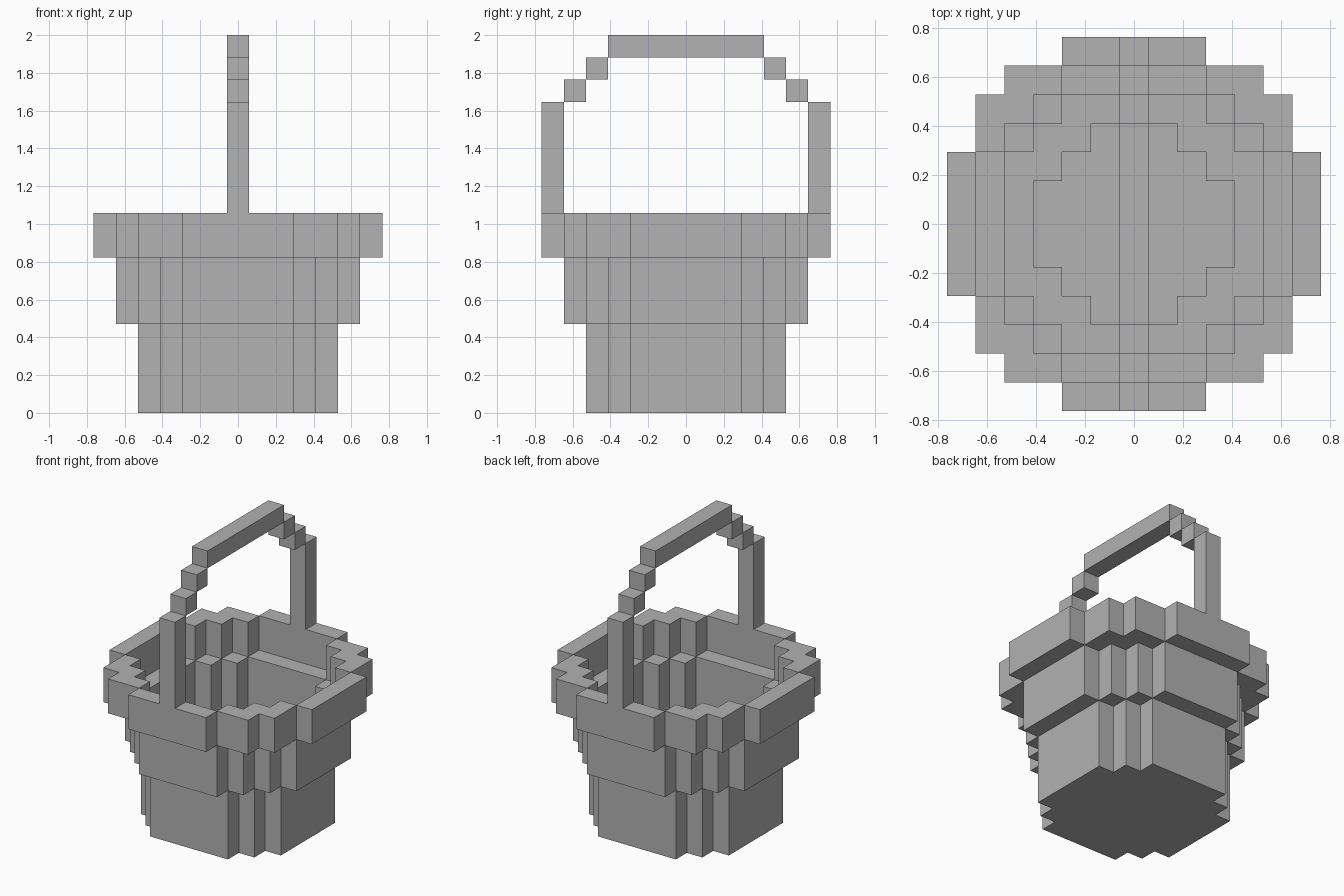
import bpy
import bmesh
from mathutils import Matrix, Vector

if "Cube" in bpy.data.objects:
    bpy.data.objects.remove(bpy.data.objects["Cube"], do_unlink=True)

U = 2 / 17  # one block

grey = bpy.data.materials.new("plain_grey")
grey.use_nodes = True
colour = (0.445, 0.445, 0.445, 1)
grey.diffuse_color = colour
grey.node_tree.nodes["Principled BSDF"].inputs["Base Color"].default_value = colour

# Stepped round plans: each pair is the reach in blocks along x and y
HOLLOW = [(1, 3), (2, 2), (3, 1)]
LOWER = [(2, 4), (3, 3), (4, 2)]
MIDDLE = [(2, 5), (3, 4), (4, 3), (5, 2)]
RIM = [(2, 6), (4, 5), (5, 4), (6, 2)]


def inside(plan, x, y):
    return any(abs(x) <= a + 0.1 and abs(y) <= b + 0.1 for a, b in plan)


def finish(bm, name):
    bmesh.ops.recalc_face_normals(bm, faces=bm.faces)
    bmesh.ops.dissolve_limit(bm, angle_limit=0.01, verts=bm.verts, edges=bm.edges)
    bmesh.ops.scale(bm, vec=(U, U, U), verts=bm.verts)
    mesh = bpy.data.meshes.new(name)
    bm.to_mesh(mesh)
    bm.free()
    mesh.materials.append(grey)
    obj = bpy.data.objects.new(name, mesh)
    bpy.context.collection.objects.link(obj)


def raise_faces(bm, faces, height, keep):
    out = bmesh.ops.extrude_face_region(bm, geom=faces, use_keep_orig=keep)["geom"]
    verts = [g for g in out if isinstance(g, bmesh.types.BMVert)]
    bmesh.ops.translate(bm, vec=(0, 0, height), verts=verts)
    tops = [g for g in out if isinstance(g, bmesh.types.BMFace)]
    if not keep:
        bmesh.ops.delete(bm, geom=[f for f in faces if f.is_valid], context="FACES")
    return tops


def tier(name, outer, hole, z0, z1, floor=0):
    """Stepped ring wall, closed underneath when a floor thickness is given."""
    bm = bmesh.new()
    for x in range(-6, 7):
        for y in range(-6, 7):
            if inside(outer, x, y) and (floor or not inside(hole, x, y)):
                corners = [(-.5, -.5), (.5, -.5), (.5, .5), (-.5, .5)]
                bm.faces.new([bm.verts.new((x + a, y + b, z0)) for a, b in corners])
    bmesh.ops.remove_doubles(bm, verts=bm.verts, dist=0.01)
    tops = raise_faces(bm, bm.faces[:], floor or z1 - z0, True)
    if floor:
        wall = [f for f in tops if not inside(hole, *f.calc_center_median().xy)]
        raise_faces(bm, wall, z1 - z0 - floor, False)
    finish(bm, name)


def block(name, y0, y1, z0, z1):
    bm = bmesh.new()
    place = Matrix.Translation(Vector((0, (y0 + y1) / 2, (z0 + z1) / 2)))
    bmesh.ops.create_cube(bm, size=1, matrix=place @ Matrix.Diagonal((1, y1 - y0, z1 - z0, 1)))
    finish(bm, name)


# Basket body, widening upwards
tier("lower_basin", LOWER, HOLLOW, 0, 4, floor=1)
tier("middle_wall", MIDDLE, LOWER, 4, 7)
tier("top_rim", RIM, MIDDLE, 7, 9)

# Arched handle from front to back
for side, s in (("front", -1), ("back", 1)):
    block(side + "_handle_post", *sorted((s * 5.5, s * 6.5)), 9, 14)
    block(side + "_handle_lower_step", *sorted((s * 4.5, s * 5.5)), 14, 15)
    block(side + "_handle_upper_step", *sorted((s * 3.5, s * 4.5)), 15, 16)
block("handle_top_bar", -3.5, 3.5, 16, 17)
